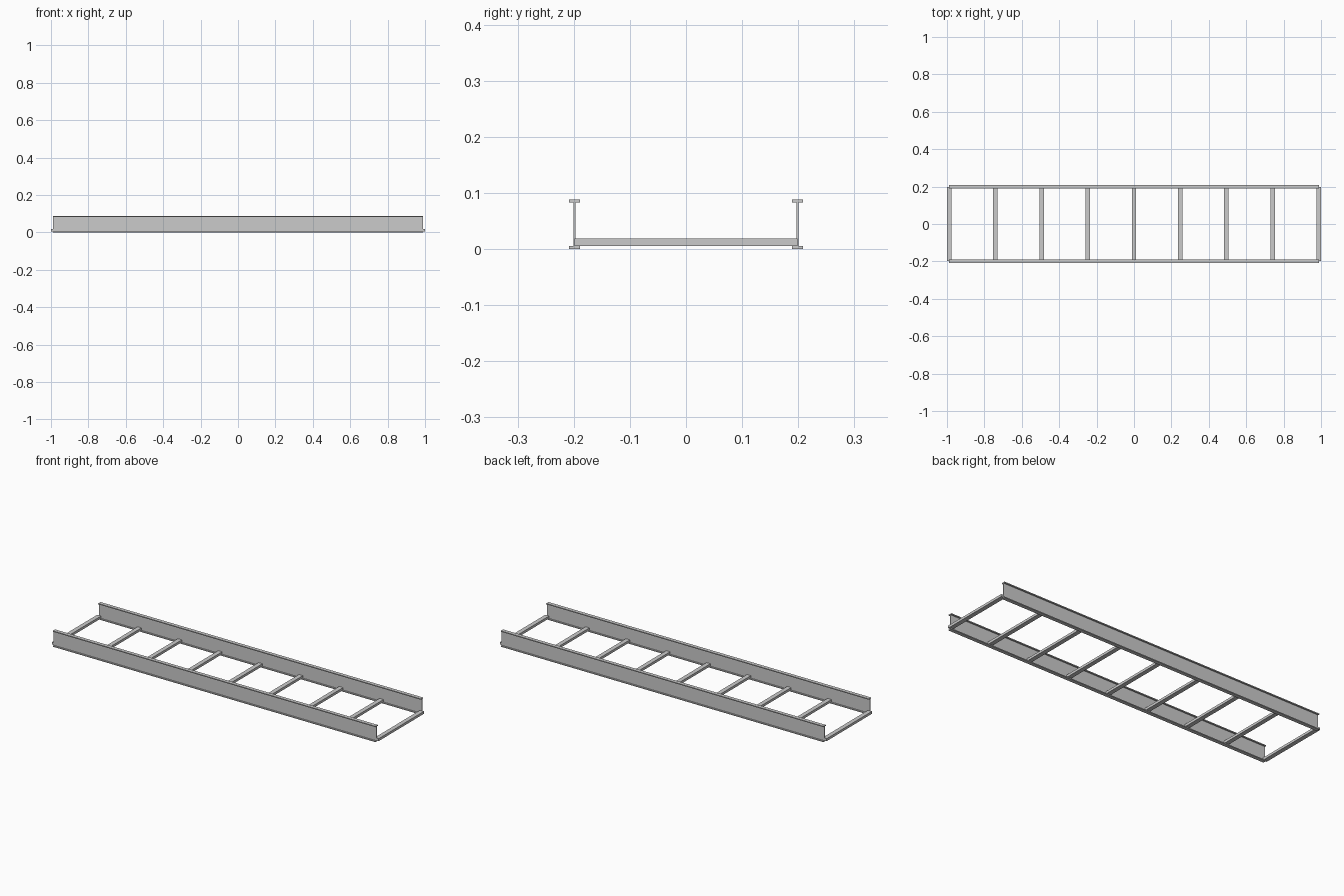
import bpy, bmesh

if "Cube" in bpy.data.objects:
    bpy.data.objects.remove(bpy.data.objects["Cube"])

RAIL_HALF = 0.988     # half length of the side rails
RAIL_Y = 0.1985       # rail centre line
HEIGHT = 0.088
WEB, FLANGE_W, FLANGE_T = 0.0036, 0.02, 0.005
RUNG_W, RUNG_H = 0.024, 0.0135
RUNG_COUNT = 9


def mesh_object(name, verts, faces):
    mesh = bpy.data.meshes.new(name)
    mesh.from_pydata(verts, [], faces)
    bm = bmesh.new()
    bm.from_mesh(mesh)
    bmesh.ops.recalc_face_normals(bm, faces=bm.faces)
    bm.to_mesh(mesh)
    bm.free()
    obj = bpy.data.objects.new(name, mesh)
    bpy.context.collection.objects.link(obj)
    return obj


def extrude_profile(name, profile, start, end, place):
    """Sweep a closed 2D profile; place(u, v, t) maps it into space."""
    n = len(profile)
    verts = [place(u, v, t) for t in (start, end) for u, v in profile]
    faces = [(i, (i + 1) % n, n + (i + 1) % n, n + i) for i in range(n)]
    faces += [tuple(range(n)), tuple(range(n, 2 * n))]
    return mesh_object(name, verts, faces)


# I-beam side rails
f, w, t, h = FLANGE_W / 2, WEB / 2, FLANGE_T, HEIGHT
half = [(f, 0), (f, t), (w, t), (w, h - t), (f, h - t), (f, h)]
i_beam = half + [(-y, z) for y, z in reversed(half)]
for name, side in (("front_rail", -1), ("back_rail", 1)):
    extrude_profile(name, i_beam, -RAIL_HALF, RAIL_HALF,
                    lambda u, v, s, side=side: (s, side * RAIL_Y + u, v))

# evenly spaced rungs resting on the lower flanges
a, z0, z1 = RUNG_W / 2, FLANGE_T, FLANGE_T + RUNG_H
bar = [(-a, z0), (a, z0), (a, z1), (-a, z1)]
for i in range(RUNG_COUNT):
    x = -RAIL_HALF + 2 * RAIL_HALF * i / (RUNG_COUNT - 1)
    extrude_profile(f"rung_{i + 1}", bar, -RAIL_Y, RAIL_Y,
                    lambda u, v, s, x=x: (x + u, s, v))
